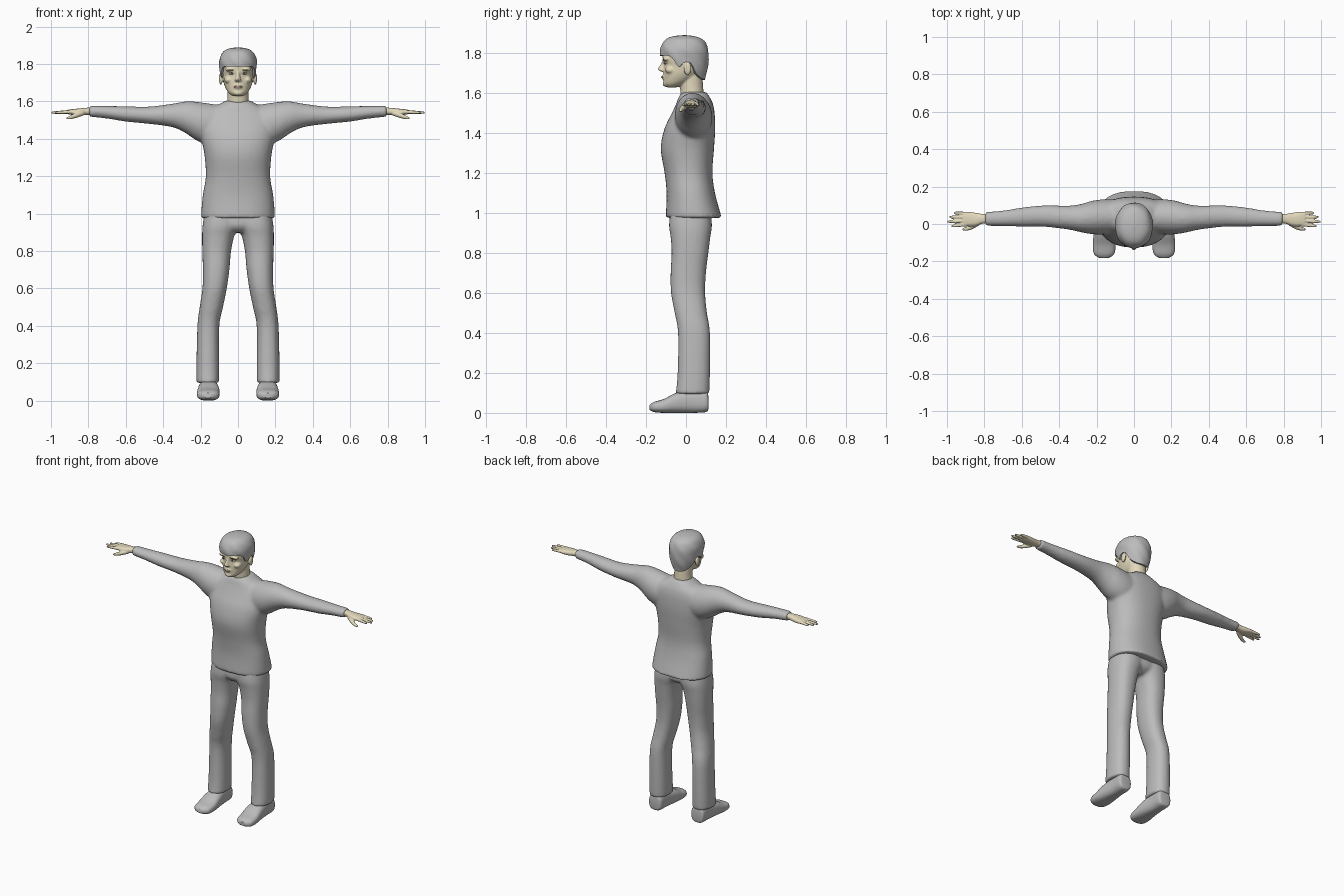
import bpy, bmesh, math
from mathutils import Matrix, Vector

cube = bpy.data.objects.get("Cube")
if cube:
    bpy.data.objects.remove(cube)


def material(name, colour):
    m = bpy.data.materials.new(name)
    m.use_nodes = True
    m.diffuse_color = (*colour, 1)
    m.node_tree.nodes["Principled BSDF"].inputs["Base Color"].default_value = (*colour, 1)
    return m


GREY = material("plain grey", (0.5, 0.5, 0.5))
SKIN = material("skin", (0.76, 0.69, 0.5))
DARK = material("dark brown", (0.06, 0.045, 0.035))
WHITE = material("eye white", (0.75, 0.73, 0.68))
LIP = material("lip", (0.5, 0.36, 0.28))


def spline(rows, steps):
    """Catmull-Rom through rows of numbers."""
    out = []
    for i in range(len(rows) - 1):
        p0, p1, p2, p3 = (rows[min(max(i + k, 0), len(rows) - 1)] for k in (-1, 0, 1, 2))
        for s in range(steps):
            t = s / steps
            out.append([b + 0.5 * t * (c - a + t * (2*a - 5*b + 4*c - d + t * (3*(b - c) + d - a)))
                        for a, b, c, d in zip(p0, p1, p2, p3)])
    return out + [list(rows[-1])]


def section(a0, a1, b0, b1, angle, power):
    c, s = math.cos(angle), math.sin(angle)
    u = math.copysign(abs(c) ** (2 / power), c)
    v = math.copysign(abs(s) ** (2 / power), s)
    return (a0 + a1 + u * (a1 - a0)) / 2, (b0 + b1 + v * (b1 - b0)) / 2


def loft(bm, axis, rows, side=1, power=2.0, n=28, steps=4):
    """Closed tube along an axis; each row is position, then low/high extents of the other two axes."""
    rings = []
    for t, *ext in spline(rows, steps):
        ring = []
        for k in range(n):
            u, v = section(*ext, math.tau * k / n, power)
            x, y, z = {"x": (t, u, v), "y": (u, t, v), "z": (u, v, t)}[axis]
            ring.append(bm.verts.new((side * x, y, z)))
        rings.append(ring)
    for r, q in zip(rings, rings[1:]):
        for k in range(n):
            bm.faces.new((r[k], r[(k + 1) % n], q[(k + 1) % n], q[k]))
    bm.faces.new(rings[0])
    bm.faces.new(rings[-1])


def blob(bm, centre, radii, side=1):
    m = Matrix.Translation((side * centre[0], *centre[1:])) @ Matrix.Diagonal((*radii, 1))
    bmesh.ops.create_uvsphere(bm, u_segments=16, v_segments=10, radius=1, matrix=m)


def finish(name, bm, mat, voxel=0, smooth=0):
    bmesh.ops.recalc_face_normals(bm, faces=bm.faces[:])
    me = bpy.data.meshes.new(name)
    bm.to_mesh(me)
    bm.free()
    me.materials.append(mat)
    ob = bpy.data.objects.new(name, me)
    bpy.context.collection.objects.link(ob)
    bpy.ops.object.select_all(action="DESELECT")
    ob.select_set(True)
    bpy.context.view_layer.objects.active = ob
    bpy.ops.object.shade_smooth_by_angle(angle=math.radians(50))
    if voxel:
        # fuse overlapping volumes into one soft skin
        fuse = ob.modifiers.new("fuse", "REMESH")
        fuse.mode, fuse.voxel_size, fuse.use_smooth_shade = "VOXEL", voxel, True
        soft = ob.modifiers.new("soften", "SMOOTH")
        soft.factor, soft.iterations = 0.5, smooth
    return ob


def wide(rows):
    """Rows of height, half width, front, back made symmetric."""
    return [(z, -w, w, f, b) for z, w, f, b in rows]


# Sweater: body and sleeves
bm = bmesh.new()
loft(bm, "z", wide([(0.975, .197, -.10, .18), (1.0, .197, -.10, .172), (1.1, .188, -.097, .145),
                    (1.2, .172, -.107, .132), (1.32, .18, -.126, .14), (1.42, .2, -.108, .146),
                    (1.5, .2, -.07, .143), (1.55, .165, -.047, .133), (1.585, .1, -.034, .115),
                    (1.605, .066, -.015, .1)]), power=2.3, n=48)
for side in (1, -1):
    loft(bm, "x", [(.05, -.04, .125, 1.37, 1.575), (.15, -.055, .132, 1.365, 1.588),
                   (.22, -.055, .125, 1.39, 1.598), (.28, -.045, .108, 1.43, 1.6),
                   (.35, -.03, .098, 1.462, 1.588), (.48, -.015, .1, 1.48, 1.572),
                   (.6, -.014, .088, 1.492, 1.574), (.7, -.012, .072, 1.508, 1.576),
                   (.795, -.01, .065, 1.518, 1.577)], side)
finish("sweater", bm, GREY, 0.01, 5)

# Trousers: hips and legs
bm = bmesh.new()
loft(bm, "z", wide([(.9, .06, -.05, .08), (.94, .16, -.082, .125), (1.05, .16, -.07, .11)]))
for side in (1, -1):
    loft(bm, "z", [(.095, .1, .222, -.052, .117), (.2, .1, .222, -.042, .12),
                   (.4, .1, .217, -.04, .12), (.5, .08, .205, -.057, .105),
                   (.6, .06, .19, -.075, .096), (.7, .046, .188, -.077, .1),
                   (.8, .037, .191, -.072, .112), (.88, .02, .192, -.077, .122),
                   (.94, -.005, .189, -.085, .13), (1.03, -.02, .175, -.075, .12)], side, 2.3)
finish("trousers", bm, GREY, 0.01, 4)

# Shoes
for side, label in ((1, "left"), (-1, "right")):
    bm = bmesh.new()
    loft(bm, "y", [(.112, .13, .19, .02, .08), (.1, .112, .205, .004, .112), (.03, .11, .206, 0, .118),
                   (-.05, .1, .215, 0, .1), (-.11, .098, .22, 0, .07), (-.16, .106, .214, .004, .055),
                   (-.182, .135, .185, .015, .04)], side, 2.6)
    finish(label + "_shoe", bm, GREY)

    # Hand: wrist and palm, four fingers, thumb
    bm = bmesh.new()
    loft(bm, "x", [(.76, .004, .052, 1.528, 1.568), (.81, .002, .054, 1.528, 1.566),
                   (.85, -.012, .06, 1.524, 1.562), (.89, -.012, .066, 1.528, 1.558),
                   (.915, -.006, .062, 1.533, 1.554)], side, 2.4)
    for y0, y1, tip in ((-.002, -.012, .977), (.018, .012, .998), (.037, .037, .988), (.055, .06, .963)):
        rows = []
        for t, r in ((0, .01), (.35, .0095), (.85, .0075), (1, .004)):
            x, y, z = .89 + t * (tip - .89), y0 + t * (y1 - y0), 1.544 - .004 * t
            rows.append((x, y - r, y + r, z - r, z + r))
        loft(bm, "x", rows, side, n=12, steps=3)
    loft(bm, "x", [(.825, -.005, .02, 1.525, 1.55), (.86, -.026, .002, 1.513, 1.54),
                   (.895, -.036, -.015, 1.505, 1.526), (.918, -.034, -.022, 1.504, 1.514)], side, n=14)
    finish(label + "_hand", bm, SKIN, 0.004, 2)

# Head: skull and jaw, neck, nose, brow, lips, cheeks and ears
bm = bmesh.new()
loft(bm, "z", wide([(1.628, .028, -.098, -.045), (1.645, .05, -.112, .0), (1.67, .066, -.112, .04),
                    (1.7, .077, -.112, .07), (1.74, .083, -.11, .09), (1.765, .086, -.116, .095),
                    (1.82, .086, -.114, .095), (1.86, .062, -.08, .07), (1.875, .03, -.04, .03)]), power=2.1, n=40)
loft(bm, "z", wide([(1.53, .066, -.015, .085), (1.58, .06, -.024, .088), (1.63, .056, -.03, .086),
                    (1.71, .056, -.03, .08)]))
loft(bm, "z", wide([(1.706, .014, -.125, -.09), (1.714, .018, -.139, -.09), (1.722, .014, -.141, -.09),
                    (1.742, .01, -.128, -.09), (1.762, .009, -.117, -.09)]), n=16)
blob(bm, (0, -.108, 1.678), (.026, .014, .013))
blob(bm, (0, -.102, 1.645), (.026, .015, .014))
for side in (1, -1):
    blob(bm, (.036, -.098, 1.77), (.034, .019, .011), side)
    blob(bm, (.05, -.075, 1.715), (.024, .03, .02), side)
    blob(bm, (.092, .008, 1.722), (.01, .02, .034), side)
finish("head", bm, SKIN, 0.005, 4)

# Face details
bm = bmesh.new()
blob(bm, (0, -.117, 1.679), (.022, .007, .006))
finish("lips", bm, LIP)
for side, label in ((1, "left"), (-1, "right")):
    for part, mat, spot, size in (("eye", WHITE, (.034, -.1, 1.749), (.015, .01, .006)),
                                  ("iris", DARK, (.034, -.107, 1.749), (.0055, .0045, .0055)),
                                  ("eyebrow", DARK, (.037, -.1105, 1.769), (.02, .008, .0035))):
        bm = bmesh.new()
        blob(bm, spot, size, side)
        finish(label + "_" + part, bm, mat)

# Hair: a cap whose lower edge follows the hairline round the head
shape = spline([(1.889, .004, -.012, -.004), (1.882, .05, -.07, .05), (1.862, .082, -.108, .09),
                (1.82, .1, -.128, .11), (1.77, .098, -.126, .113), (1.72, .09, -.115, .108),
                (1.68, .076, -.1, .098), (1.63, .06, -.09, .085)], 5)
hairline = spline([(0, 1.785), (40, 1.787), (60, 1.775), (74, 1.728), (88, 1.752),
                   (104, 1.75), (118, 1.70), (145, 1.672), (180, 1.665)], 4)


def hair_point(z, angle, shrink=0):
    k = next((i for i in range(1, len(shape)) if shape[i][0] <= z), len(shape) - 1)
    p, q = shape[k - 1], shape[k]
    f = (p[0] - z) / (p[0] - q[0])
    w, front, back = (a + f * (b - a) for a, b in zip(p[1:], q[1:]))
    x, y = section(-w + shrink, w - shrink, front + shrink, back - shrink, angle - math.pi / 2, 2.1)
    # shallow locks break up the smooth cap
    wave = 1 + 0.012 * math.sin(7 * angle + 60 * z) * min(1, (1.889 - z) * 20)
    return Vector((x * wave, y * wave, z))


bm = bmesh.new()
N, LEVELS = 72, 22
rings = []
for level in range(LEVELS + 2):
    ring = []
    for k in range(N):
        a = math.tau * k / N
        deg = min(math.degrees(a), 360 - math.degrees(a))
        j = next(i for i in range(1, len(hairline)) if hairline[i][0] >= deg - 1e-6)
        (d0, z0), (d1, z1) = hairline[j - 1], hairline[j]
        low = z0 + (z1 - z0) * (deg - d0) / (d1 - d0)
        t = min(level / LEVELS, 1) ** 1.6
        z = 1.889 + (low - 1.889) * t
        ring.append(bm.verts.new(hair_point(z, a, 0.022 if level > LEVELS else 0)))
    rings.append(ring)
for r, q in zip(rings, rings[1:]):
    for k in range(N):
        bm.faces.new((r[k], r[(k + 1) % N], q[(k + 1) % N], q[k]))
bm.faces.new(rings[0])
finish("hair", bm, GREY)
